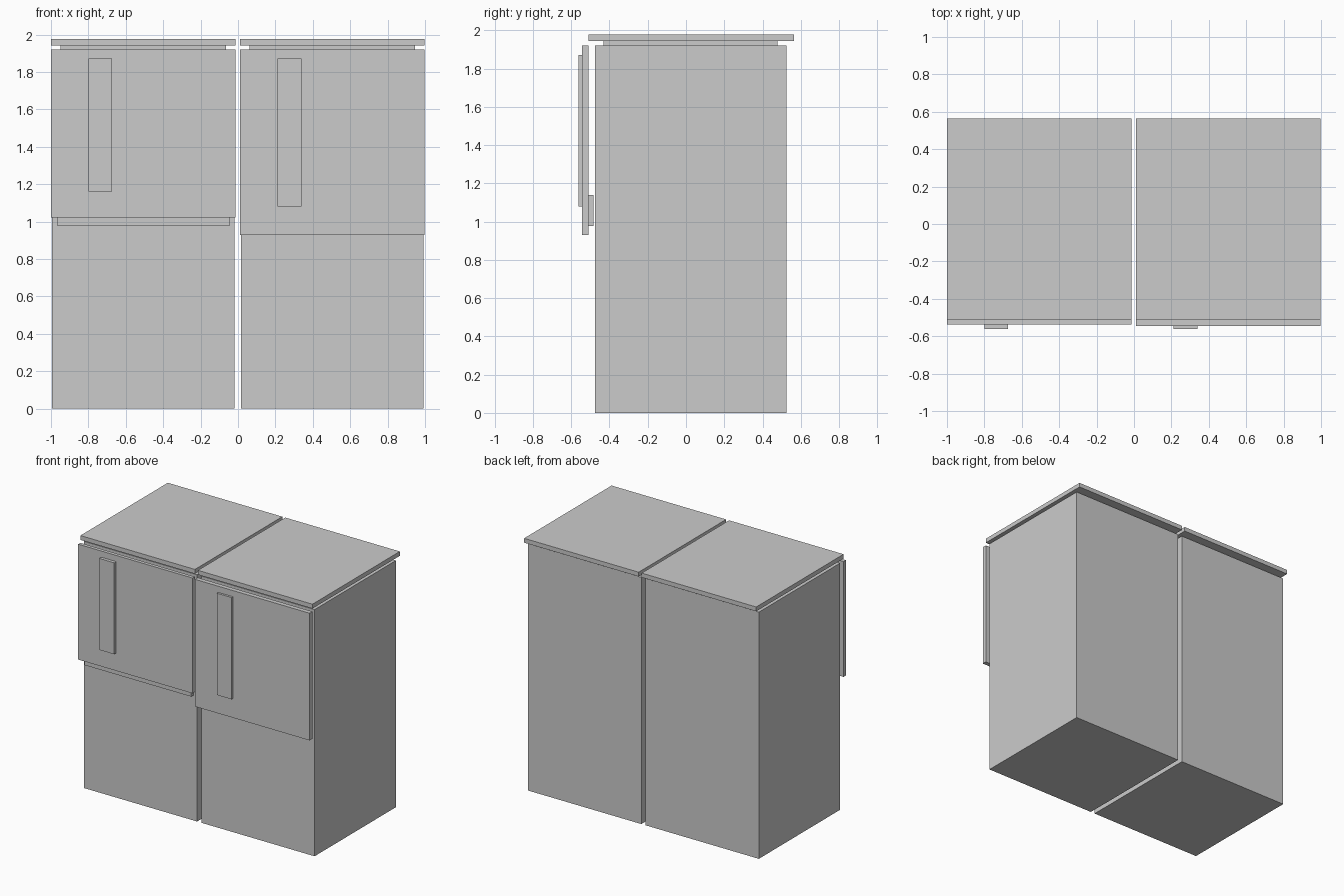
import bpy

old = bpy.data.objects.get("Cube")
if old:
    bpy.data.objects.remove(old, do_unlink=True)

grey = bpy.data.materials.new("plain_grey")
grey.use_nodes = True
colour = (0.6, 0.6, 0.6, 1)
grey.diffuse_color = colour
grey.node_tree.nodes["Principled BSDF"].inputs["Base Color"].default_value = colour


def box(name, x, y, z):
    """Box between the given (low, high) limits on each axis."""
    spans = (x, y, z)
    bpy.ops.mesh.primitive_cube_add(size=1, location=[(a + b) / 2 for a, b in spans])
    ob = bpy.context.object
    ob.name = name
    ob.scale = [b - a for a, b in spans]
    bpy.ops.object.transform_apply(location=False, rotation=False, scale=True)
    ob.data.materials.append(grey)


def cabinet(side, x0, door_bottom, door_front, handle_bottom):
    """One cabinet with a floating door; x0 is its outer -x edge."""
    def span(a, b):
        return (x0 + a, x0 + b)

    box(side + "_body", span(0.005, 0.98), (-0.475, 0.525), (0, 1.92))
    box(side + "_top_spacer", span(0.05, 0.935), (-0.43, 0.478), (1.92, 1.943))
    box(side + "_worktop", span(0, 0.986), (-0.51, 0.565), (1.943, 1.977))
    box(side + "_door", span(0, 0.986), (door_front, -0.51), (door_bottom, 1.92))
    box(side + "_handle", span(0.2, 0.327), (-0.562, door_front), (handle_bottom, 1.872))


cabinet("right", -1.0, 1.022, -0.537, 1.16)
cabinet("left", 0.012, 0.93, -0.545, 1.08)

# Rail behind the shorter door
box("right_door_rail", (-0.966, -0.046), (-0.51, -0.484), (0.978, 1.14))
